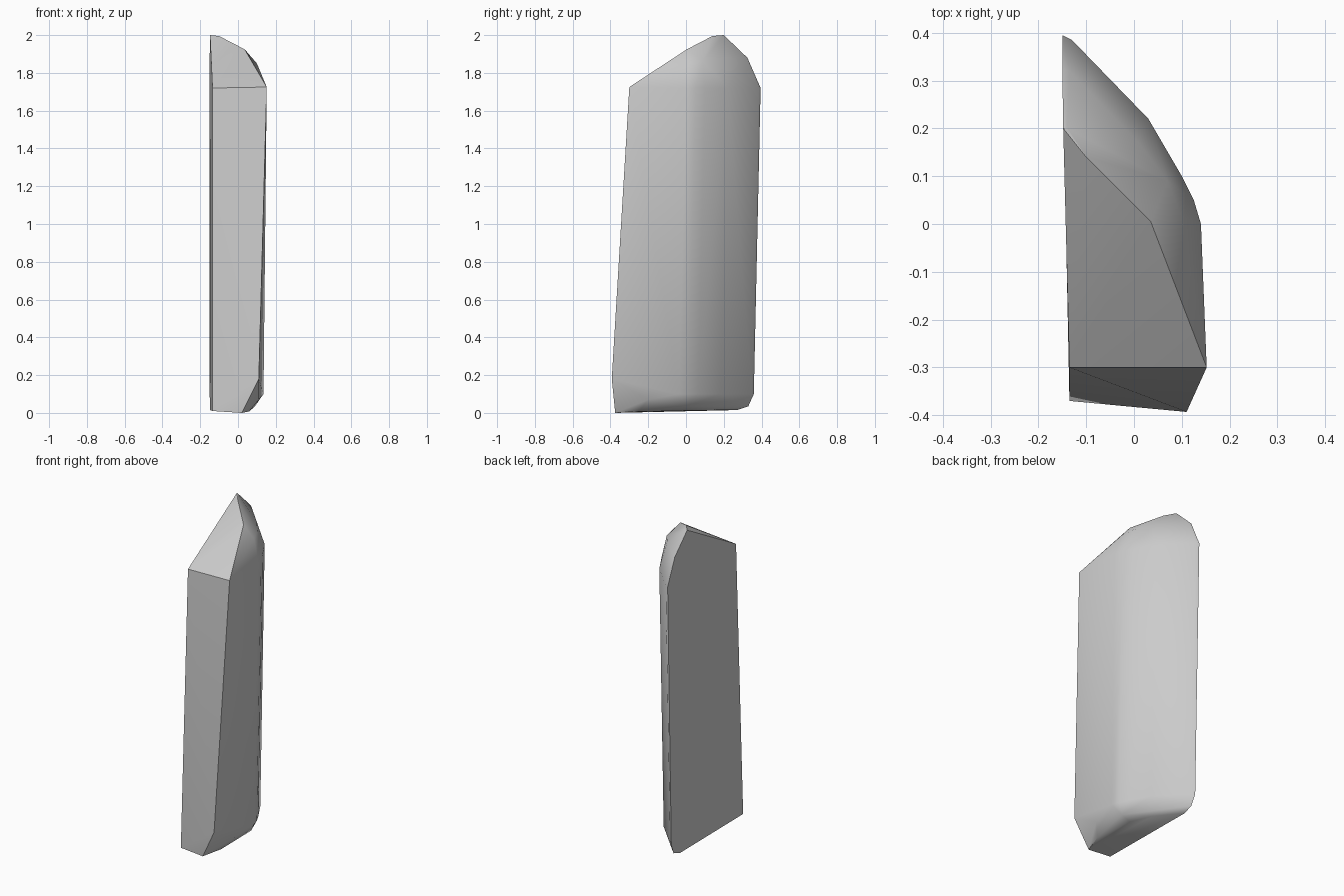
import bpy
import bmesh
import math

cube = bpy.data.objects.get("Cube")
if cube:
    bpy.data.objects.remove(cube, do_unlink=True)

# Stone colour
stone = bpy.data.materials.new("stone grey")
stone.use_nodes = True
grey = (0.6, 0.6, 0.6, 1)
stone.diffuse_color = grey
stone.node_tree.nodes["Principled BSDF"].inputs["Base Color"].default_value = grey

# Rounded side in plan, from the front corner round to the back edge
bend = [(0.14, 0.0), (0.125, 0.05), (0.1, 0.1), (0.03, 0.22), (-0.13, 0.385), (-0.15, 0.395)]


def ring(inset, z, shift):
    """Rounded side at one height, pulled in and shifted towards the flat side."""
    return [(max(x - inset, -0.15), y - shift, z) for x, y in bend]


# Slanted top facet and its rounded shoulder
crown = [(-0.135, -0.30, 1.72), (0.152, -0.30, 1.725), (0.035, 0.005, 1.925),
         (-0.10, 0.14, 1.995), (-0.148, 0.2, 2.0)]
shoulder = [(0.1, 0.015, 1.85), (0.07, 0.09, 1.865), (0.01, 0.17, 1.875),
            (-0.135, 0.32, 1.88), (-0.15, 0.325, 1.88), (-0.14, 0.20, 1.998)]

# Narrow foot facet and its rounded lower edge
foot = [(-0.135, -0.37, 0.01), (0.02, -0.375, 0.0), (0.06, -0.25, 0.008),
        (0.03, 0.0, 0.012), (-0.03, 0.13, 0.014), (-0.148, 0.27, 0.015)]
lower = [(0.11, -0.393, 0.18), (0.11, -0.2, 0.07), (0.09, 0.0, 0.035),
         (-0.145, 0.33, 0.035)]

points = crown + shoulder + foot + lower
points += ring(0.0, 1.72, 0.0) + ring(0.005, 0.1, 0.036)

# Wrap the points into one faceted slab
bm = bmesh.new()
for p in points:
    bm.verts.new(p)
hull = bmesh.ops.convex_hull(bm, input=bm.verts)
bmesh.ops.delete(bm, geom=[v for v in bm.verts if not v.link_faces], context="VERTS")
bmesh.ops.dissolve_limit(bm, angle_limit=math.radians(1.5), verts=bm.verts, edges=bm.edges)
bmesh.ops.recalc_face_normals(bm, faces=bm.faces)

mesh = bpy.data.meshes.new("standing_stone")
bm.to_mesh(mesh)
bm.free()
mesh.materials.append(stone)
slab = bpy.data.objects.new("standing_stone", mesh)
bpy.context.collection.objects.link(slab)

# Smooth the rounded side, keep the facet edges crisp
bpy.ops.object.select_all(action="DESELECT")
slab.select_set(True)
bpy.context.view_layer.objects.active = slab
bpy.ops.object.shade_smooth_by_angle(angle=math.radians(32))
